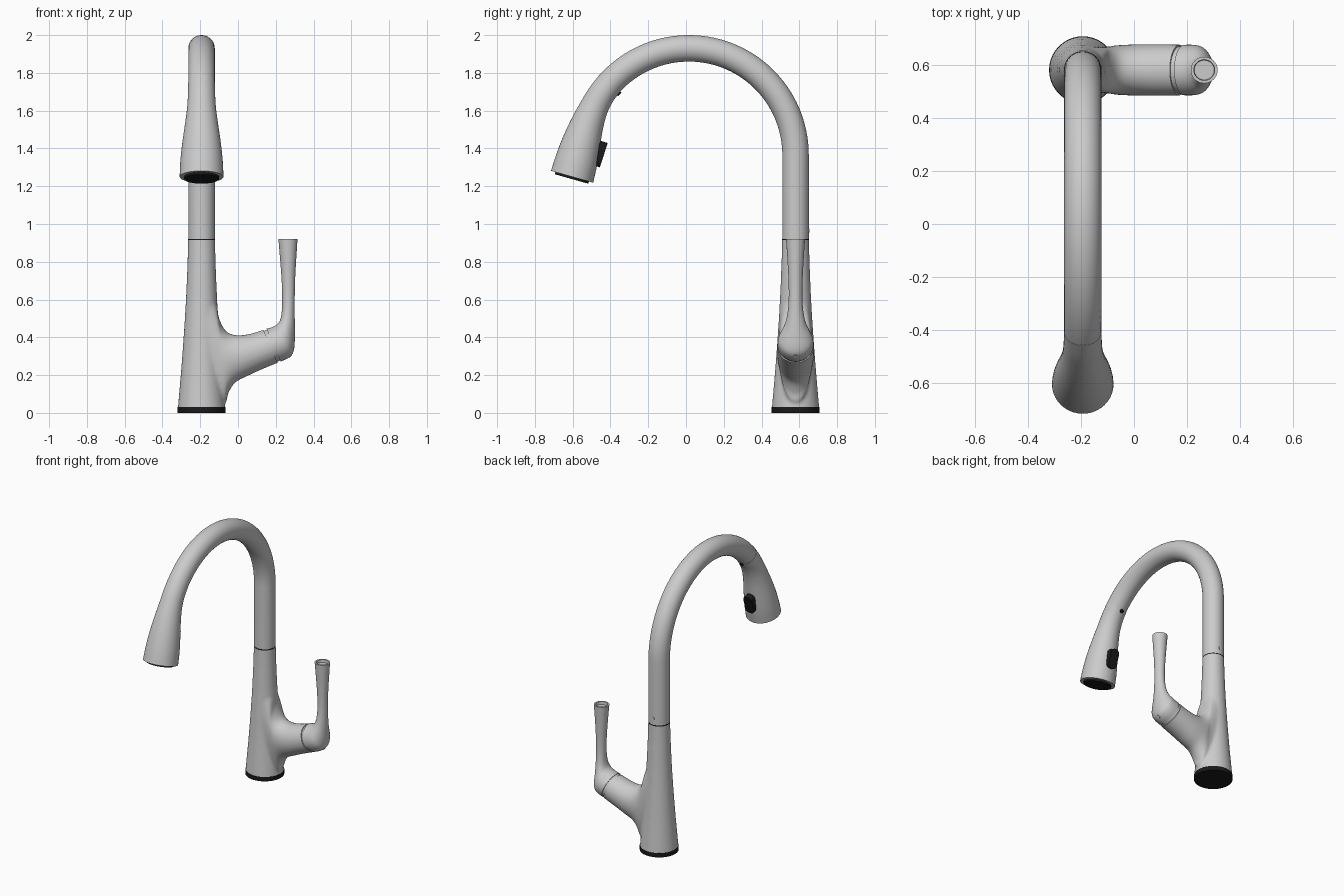
import bpy, bmesh, math
from mathutils import Vector, Matrix

if "Cube" in bpy.data.objects:
    bpy.data.objects.remove(bpy.data.objects["Cube"])

CX, CY = -0.193, 0.58          # column axis


def material(name, v):
    m = bpy.data.materials.new(name)
    m.diffuse_color = (v, v, v, 1)
    m.use_nodes = True
    m.node_tree.nodes["Principled BSDF"].inputs["Base Color"].default_value = m.diffuse_color
    return m


STEEL = material("brushed_steel", 0.6)
BLACK = material("black_plastic", 0.01)


def smooth_rows(rows, steps):
    """Catmull-Rom interpolation between section rows."""
    if steps == 1:
        return rows
    out = []
    for i in range(len(rows) - 1):
        p0, p1 = rows[max(i - 1, 0)], rows[i]
        p2, p3 = rows[i + 1], rows[min(i + 2, len(rows) - 1)]
        for s in range(steps):
            t = s / steps
            out.append([0.5 * (2 * b + (c - a) * t + (2 * a - 5 * b + 4 * c - d) * t * t
                               + (3 * b - a - 3 * c + d) * t ** 3)
                        for a, b, c, d in zip(p0, p1, p2, p3)])
    return out + [rows[-1]]


def loft(bm, rows, plane="xz", steps=6, n=40):
    """Loft ellipses; a row is (edge a, edge b, half width) in the given plane."""
    rings = []
    for ap, az, bp, bz, w in smooth_rows(rows, steps):
        ring = []
        for k in range(n):
            c, s = math.cos(2 * math.pi * k / n), math.sin(2 * math.pi * k / n)
            p = (ap + bp) / 2 + c * (bp - ap) / 2
            z = (az + bz) / 2 + c * (bz - az) / 2
            ring.append(bm.verts.new((p, CY + s * w, z) if plane == "xz" else (CX + s * w, p, z)))
        rings.append(ring)
    faces = [bm.faces.new((a[k], a[(k + 1) % n], b[(k + 1) % n], b[k]))
             for a, b in zip(rings, rings[1:]) for k in range(n)]
    end = bm.faces.new(rings[-1])
    faces += [bm.faces.new(rings[0][::-1]), end]
    bmesh.ops.recalc_face_normals(bm, faces=faces)
    return end


def finish(name, bm, mat, angle=35):
    me = bpy.data.meshes.new(name)
    bm.to_mesh(me)
    bm.free()
    me.materials.clear()
    me.materials.append(mat)
    ob = bpy.data.objects.new(name, me)
    bpy.context.collection.objects.link(ob)
    bpy.ops.object.select_all(action="DESELECT")
    ob.select_set(True)
    bpy.context.view_layer.objects.active = ob
    bpy.ops.object.shade_smooth_by_angle(angle=math.radians(angle))
    return ob


def lofted(name, rows, mat, **kw):
    bm = bmesh.new()
    loft(bm, rows, **kw)
    return finish(name, bm, mat)


def disc(name, centre, normal, r, depth, mat):
    bm = bmesh.new()
    rot = Vector(normal).to_track_quat("Z", "Y").to_matrix().to_4x4()
    bmesh.ops.create_cone(bm, cap_ends=True, segments=40, radius1=r, radius2=r, depth=depth,
                          matrix=Matrix.Translation(centre) @ rot)
    return finish(name, bm, mat)


# body: tapered column and side branch, fused with a soft fillet
bm = bmesh.new()
profile = [(-0.05, 0.130), (0.03, 0.125), (0.28, 0.104), (0.545, 0.086),
           (0.76, 0.076), (0.92, 0.0715), (1.0, 0.0715)]
loft(bm, [(CX - r, z, CX + r, z, r) for z, r in profile])
loft(bm, [(-0.19, 0.80, -0.19, 0.03, 0.088), (-0.119, 0.60, -0.07, 0.05, 0.088),
          (-0.10, 0.50, -0.053, 0.10, 0.092), (-0.06, 0.43, -0.015, 0.16, 0.095),
          (0.00, 0.411, 0.05, 0.195, 0.097), (0.07, 0.42, 0.13, 0.232, 0.097),
          (0.135, 0.44, 0.21, 0.265, 0.096), (0.175, 0.452, 0.25, 0.283, 0.096)])
blend = finish("body_blend", bm, STEEL)
rm = blend.modifiers.new("fuse", "REMESH")
rm.mode, rm.voxel_size = "VOXEL", 0.008
sm = blend.modifiers.new("soften", "SMOOTH")
sm.factor, sm.iterations = 0.5, 12
dg = bpy.context.evaluated_depsgraph_get()
fused = bpy.data.meshes.new_from_object(blend.evaluated_get(dg))
bm = bmesh.new()
bm.from_mesh(fused)
bpy.data.objects.remove(blend)
AXIS = Vector((0.919, 0, 0.394))
JOINT = Vector((0.172, CY, 0.352))
for co, no in (((0, 0, 0.03), (0, 0, -1)), ((0, 0, 0.914), (0, 0, 1)), (JOINT, AXIS)):
    bmesh.ops.bisect_plane(bm, geom=bm.verts[:] + bm.edges[:] + bm.faces[:],
                           plane_co=co, plane_no=no, clear_outer=True)
bmesh.ops.holes_fill(bm, edges=[e for e in bm.edges if e.is_boundary], sides=0)
finish("body", bm, STEEL)

# base ring and the seam between column and spout
disc("base_ring", (CX, CY, 0.015), (0, 0, 1), 0.127, 0.03, BLACK)
disc("column_seam", (CX, CY, 0.917), (0, 0, 1), 0.0705, 0.008, BLACK)

# spout tube: straight riser and arc
R, TR, AY, AZ = 0.565, 0.07, 0.015, 1.365
rows = [(CY + TR, 0.92, CY - TR, 0.92, TR)]
for i in range(49):
    a = math.radians(138) * i / 48
    c, s = math.cos(a), math.sin(a)
    rows.append((AY + (R + TR) * c, AZ + (R + TR) * s, AY + (R - TR) * c, AZ + (R - TR) * s, TR))
lofted("spout_tube", rows, STEEL, plane="yz", steps=1)

# spray head: flared sweep along a short curve
a = math.radians(138)
p0 = Vector((AY + R * math.cos(a), AZ + R * math.sin(a)))
p3 = Vector((-0.603, 1.25))
t0, t1 = Vector((-math.sin(a), math.cos(a))), Vector((-0.27, -0.963))
p1, p2 = p0 + 0.17 * t0, p3 - 0.17 * t1
radii = [0.071, 0.072, 0.076, 0.085, 0.096, 0.106, 0.113, 0.116]
rows = []
for i, r in enumerate(radii):
    t = i / (len(radii) - 1)
    u = 1 - t
    c = u ** 3 * p0 + 3 * u * u * t * p1 + 3 * u * t * t * p2 + t ** 3 * p3
    d = (u * u * (p1 - p0) + 2 * u * t * (p2 - p1) + t * t * (p3 - p2)).normalized()
    nrm = Vector((d.y, -d.x)) * r
    rows.append((c.x + nrm.x, c.y + nrm.y, c.x - nrm.x, c.y - nrm.y, r))
lofted("spray_head", rows, STEEL, plane="yz")
disc("spray_face", (CX, p3.x + t1.x * 0.002, p3.y + t1.y * 0.002), (0, t1.x, t1.y), 0.092, 0.02, BLACK)

# spray button: rounded pill on the inner side of the head
bm = bmesh.new()
bmesh.ops.create_cube(bm, size=1, matrix=Matrix.Diagonal((0.068, 0.05, 0.135, 1)))
long_edges = [e for e in bm.edges if abs(e.verts[0].co.y - e.verts[1].co.y) > 0.01]
bmesh.ops.bevel(bm, geom=long_edges, offset=0.03, segments=6, profile=0.5, affect="EDGES")
button = finish("spray_button", bm, BLACK)
button.location = (CX, -0.459, 1.372)
button.rotation_euler.x = math.radians(-18)

# small release notch under the head seam
disc("release_notch", (CX, -0.355, 1.69), (0, 0.74, -0.67), 0.013, 0.012, BLACK)

# handle joint ring
disc("handle_joint", JOINT + AXIS * 0.008, AXIS, 0.089, 0.03, STEEL)

# lever handle: rounded cap turning up into a flared lever with a recessed end
bm = bmesh.new()
end = loft(bm, [(0.151, 0.446, 0.226, 0.272, 0.095), (0.178, 0.453, 0.262, 0.288, 0.095),
                (0.203, 0.466, 0.288, 0.312, 0.090), (0.221, 0.487, 0.299, 0.355, 0.074),
                (0.231, 0.53, 0.301, 0.44, 0.050), (0.234, 0.60, 0.300, 0.57, 0.037),
                (0.230, 0.72, 0.303, 0.72, 0.038), (0.214, 0.92, 0.315, 0.92, 0.050)])
bmesh.ops.inset_individual(bm, faces=[end], thickness=0.011)
bmesh.ops.inset_individual(bm, faces=[end], thickness=0.002, depth=-0.02)
finish("lever_handle", bm, STEEL)

# small set screws on the handle cap and column back
disc("handle_screw", (0.277, CY, 0.301), (0.7, 0, -0.7), 0.012, 0.006, STEEL)
disc("back_screw", (CX, CY + 0.07, 0.965), (0, 1, 0), 0.011, 0.006, STEEL)
